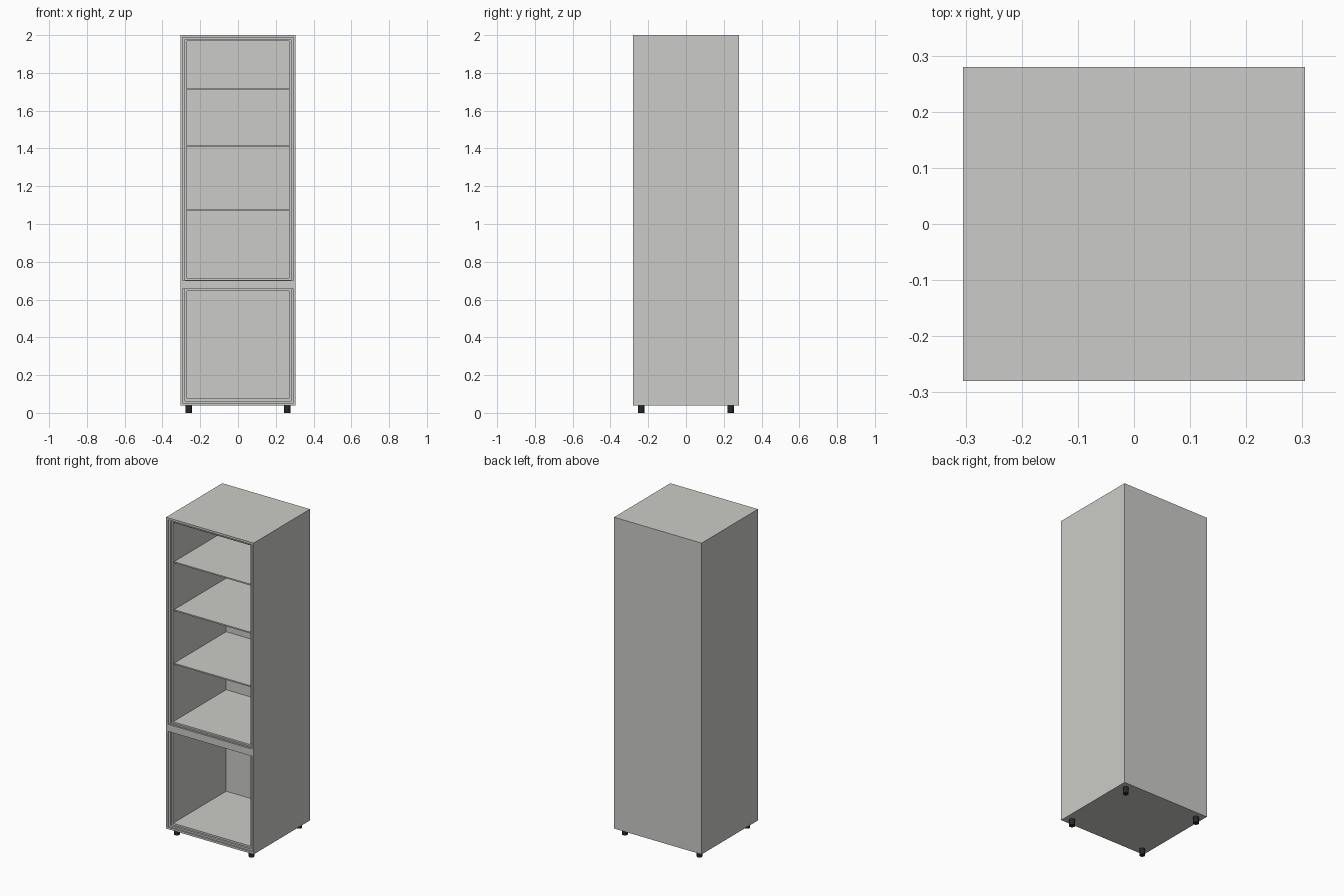
import bpy
import bmesh

cube = bpy.data.objects.get("Cube")
if cube:
    bpy.data.objects.remove(cube, do_unlink=True)


def make_material(name, colour):
    mat = bpy.data.materials.new(name)
    mat.use_nodes = True
    mat.diffuse_color = colour
    mat.node_tree.nodes["Principled BSDF"].inputs["Base Color"].default_value = colour
    return mat


GREY = make_material("light_grey", (0.6, 0.6, 0.58, 1))
BLACK = make_material("black_plastic", (0.02, 0.02, 0.02, 1))


def add_object(name, bm, mat):
    mesh = bpy.data.meshes.new(name)
    bm.to_mesh(mesh)
    bm.free()
    mesh.materials.append(mat)
    obj = bpy.data.objects.new(name, mesh)
    bpy.context.collection.objects.link(obj)
    return obj


def box(name, x, y, z, mat=GREY):
    """Box from (low, high) pairs along each axis."""
    bm = bmesh.new()
    bmesh.ops.create_cube(bm, size=1)
    for v in bm.verts:
        for axis, (low, high) in enumerate((x, y, z)):
            v.co[axis] = high if v.co[axis] > 0 else low
    return add_object(name, bm, mat)


W, D = 0.305, 0.28          # half width and half depth
BASE, TOP = 0.04, 2.0
INNER = 0.293               # inside of the side panels
OPENING = 0.27              # half width of the openings
FRAME_Y, LINING_Y = -0.272, -0.26
BACK_Y = 0.268

# Outer shell
for side, s in (("left", 1), ("right", -1)):
    def span(a, b):
        return tuple(sorted((s * a, s * b)))
    box(side + "_panel", span(INNER, W), (-D, D), (BASE, TOP))
    box(side + "_frame", span(0.281, INNER), (FRAME_Y, BACK_Y), (0.053, 1.987))
    box(side + "_lining", span(OPENING, 0.281), (LINING_Y, BACK_Y), (0.053, 1.987))

across = (-INNER, INNER)
box("top_panel", across, (-D, D), (1.987, TOP))
box("bottom_panel", across, (-D, D), (BASE, 0.053))
box("back_panel", across, (BACK_Y, D), (0.053, 1.987))

# Stepped frame and lining boards above and below each opening
between = (-0.281, 0.281)
inside = (-OPENING, OPENING)
box("top_frame", between, (FRAME_Y, BACK_Y), (1.977, 1.987))
box("top_lining", inside, (LINING_Y, BACK_Y), (1.968, 1.977))
box("bottom_frame", between, (FRAME_Y, BACK_Y), (0.053, 0.064))
box("bottom_lining", inside, (LINING_Y, BACK_Y), (0.064, 0.075))
box("middle_rail", across, (-D, FRAME_Y), (0.655, 0.7))
box("middle_board", between, (FRAME_Y, BACK_Y), (0.655, 0.704))
box("middle_top_lining", inside, (LINING_Y, BACK_Y), (0.704, 0.714))
box("middle_under_lining", inside, (LINING_Y, BACK_Y), (0.644, 0.655))

# Thin shelves
for i, z in enumerate((1.075, 1.412, 1.714)):
    box(f"shelf_{i + 1}", inside, (-0.25, BACK_Y), (z - 0.004, z + 0.004))

# Round feet
for side, x in (("left", 0.26), ("right", -0.26)):
    for end, y in (("front", -0.237), ("back", 0.237)):
        bm = bmesh.new()
        bmesh.ops.create_cone(bm, cap_ends=True, segments=16,
                              radius1=0.017, radius2=0.017, depth=BASE)
        foot = add_object(f"{end}_{side}_foot", bm, BLACK)
        foot.location = (x, y, BASE / 2)
        for poly in foot.data.polygons:
            poly.use_smooth = abs(poly.normal.z) < 0.5
